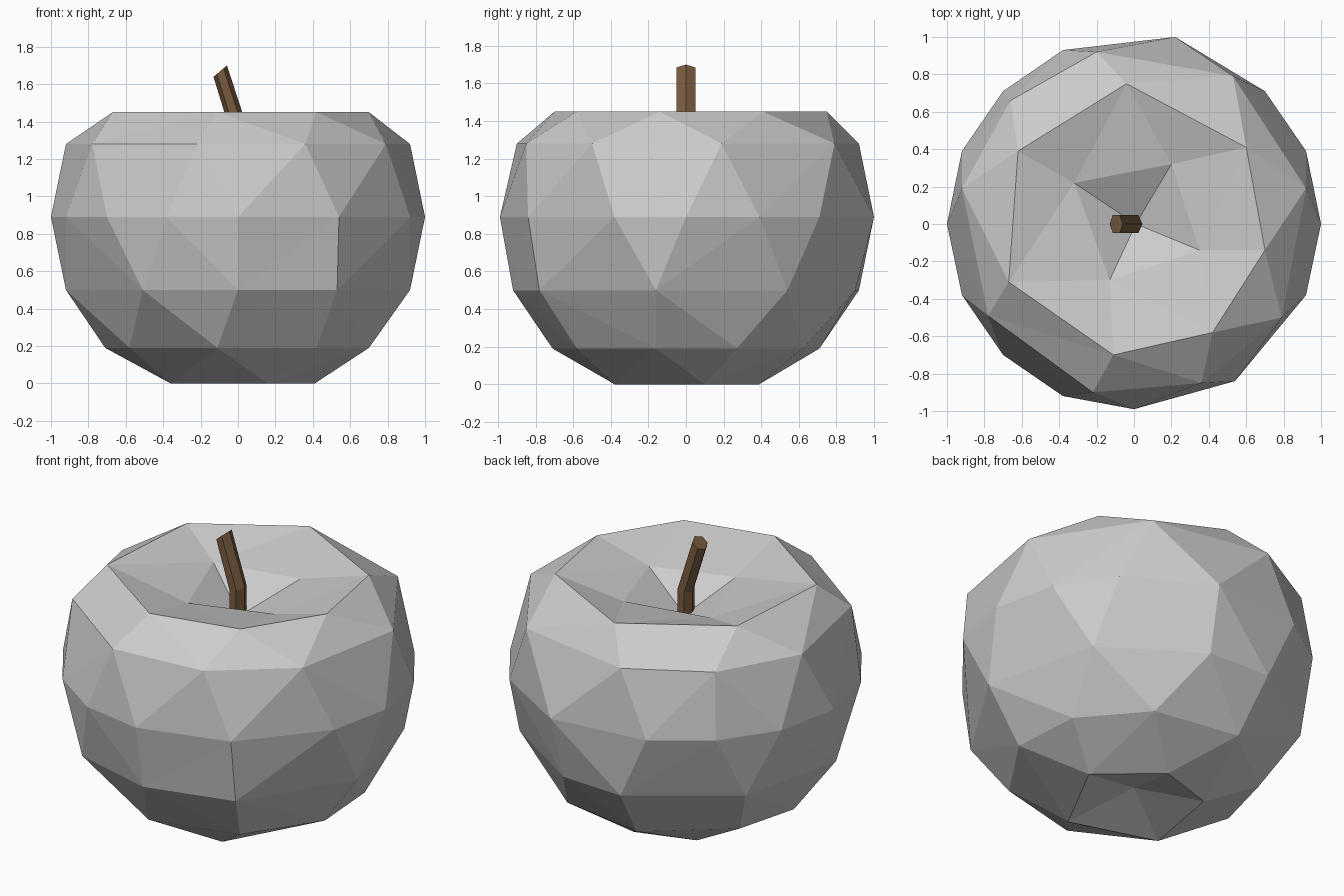
import bpy, bmesh, math

if "Cube" in bpy.data.objects:
    bpy.data.objects.remove(bpy.data.objects["Cube"])


def angle(p):
    return math.atan2(p.co.y, p.co.x) % math.tau


def add_ring(bm, z, pts):
    return sorted([bm.verts.new((x, y, z)) for x, y in pts], key=angle)


def zip_rings(bm, low, high):
    """Triangulate the band between two rings, choosing the shorter diagonal."""
    n, m = len(low), len(high)
    j0 = min(range(m), key=lambda k: (high[k].co.xy.normalized() - low[0].co.xy.normalized()).length)
    i = j = 0
    while i < n or j < m:
        a, b = low[i % n], high[(j0 + j) % m]
        a2, b2 = low[(i + 1) % n], high[(j0 + j + 1) % m]
        step_low = j == m or (i < n and (a2.co - b.co).length <= (b2.co - a.co).length)
        bm.faces.new((a, a2, b) if step_low else (a, b2, b))
        if step_low:
            i += 1
        else:
            j += 1


def fan(bm, ring, tip):
    v = bm.verts.new(tip)
    for a, b in zip(ring, ring[1:] + ring[:1]):
        bm.faces.new((a, b, v))


def finish(bm, name):
    bmesh.ops.recalc_face_normals(bm, faces=bm.faces)
    me = bpy.data.meshes.new(name)
    bm.to_mesh(me)
    bm.free()
    ob = bpy.data.objects.new(name, me)
    bpy.context.collection.objects.link(ob)
    return ob


# Fruit body: irregular faceted rings from the base up over the rim into the dip
profile = [
    (0.0, [(.41, .10), (.08, .39), (-.27, .28), (-.36, -.22), (.16, -.38)]),
    (0.19, [(.70, -.16), (.42, -.58), (-.11, -.71), (-.58, -.42), (-.71, -.03),
            (-.61, .35), (-.16, .71), (.37, .62), (.67, .27)]),
    (0.50, [(.92, -.16), (.53, -.78), (0, -.92), (-.51, -.78), (-.92, -.14),
            (-.77, .52), (-.20, .92), (.20, .90), (.75, .54)]),
    (0.89, [(1, 0), (.92, .39), (.70, .71), (.22, 1), (-.38, .93), (-.70, .71), (-.92, .39),
            (-1, 0), (-.92, -.38), (-.70, -.70), (-.38, -.92), (0, -.99), (.54, -.84), (.92, -.38)]),
    (1.28, [(.92, .19), (.53, .79), (-.20, .92), (-.66, .66), (-.92, .19),
            (-.78, -.49), (-.22, -.90), (.36, -.85), (.79, -.50)]),
    (1.45, [(-.04, .75), (.60, .41), (.70, -.14), (.42, -.58), (-.11, -.70), (-.67, -.31), (-.62, .39)]),
    (1.355, [(.20, .32), (.35, -.14), (-.13, -.30), (-.32, .22)]),
]
bm = bmesh.new()
rings = [add_ring(bm, z, pts) for z, pts in profile]
for low, high in zip(rings, rings[1:]):
    zip_rings(bm, low, high)
fan(bm, rings[0], (0, 0, 0.11))
fan(bm, rings[-1], (0.01, 0, 1.2))
finish(bm, "fruit_body")

# Stem: six-sided, bent towards -x with a slanted end
bm = bmesh.new()
stem = []
for cx, cz, rx, slope in [(0, 1.16, .045, 0), (0, 1.37, .045, .25), (-.095, 1.67, .036, .85)]:
    ring = []
    for k in range(6):
        t = k * math.pi / 3
        dx = rx * math.cos(t)
        ring.append(bm.verts.new((cx + dx, .057 * math.sin(t), cz + slope * dx)))
    stem.append(ring)
for low, high in zip(stem, stem[1:]):
    for k in range(6):
        bm.faces.new((low[k], low[(k + 1) % 6], high[(k + 1) % 6], high[k]))
bm.faces.new(stem[0])
bm.faces.new(stem[-1])
ob = finish(bm, "stem")
mat = bpy.data.materials.new("brown_bark")
mat.diffuse_color = (0.19, 0.105, 0.05, 1)
mat.use_nodes = True
mat.node_tree.nodes["Principled BSDF"].inputs["Base Color"].default_value = mat.diffuse_color
ob.data.materials.append(mat)
